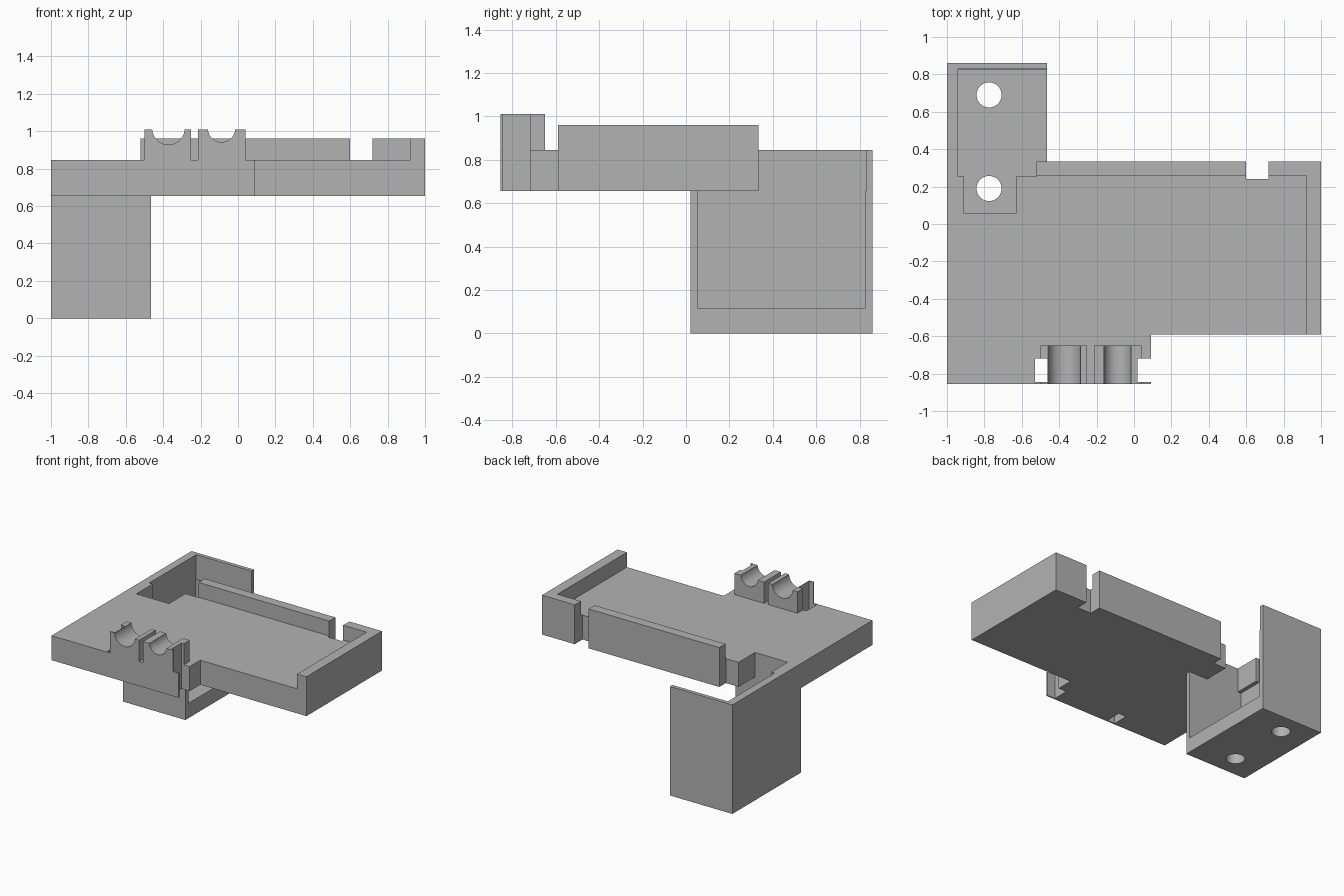
import bpy, bmesh, math
from mathutils import Vector

cube = bpy.data.objects.get("Cube")
if cube:
    bpy.data.objects.remove(cube, do_unlink=True)

GREY = (0.45, 0.45, 0.45, 1)
mat = bpy.data.materials.new("plain grey")
mat.use_nodes = True
mat.diffuse_color = GREY
mat.node_tree.nodes["Principled BSDF"].inputs["Base Color"].default_value = GREY


def extrude(name, points, direction):
    """Solid from a closed profile swept along a direction."""
    bm = bmesh.new()
    face = bm.faces.new([bm.verts.new(p) for p in points])
    new = bmesh.ops.extrude_face_region(bm, geom=[face])["geom"]
    bmesh.ops.translate(bm, vec=Vector(direction),
                        verts=[v for v in new if isinstance(v, bmesh.types.BMVert)])
    bmesh.ops.recalc_face_normals(bm, faces=bm.faces)
    mesh = bpy.data.meshes.new(name)
    bm.to_mesh(mesh)
    bm.free()
    mesh.materials.append(mat)
    obj = bpy.data.objects.new(name, mesh)
    bpy.context.collection.objects.link(obj)
    return obj


def plate(name, outline, z0, z1):
    return extrude(name, [(x, y, z0) for x, y in outline], (0, 0, z1 - z0))


def rect(x0, x1, y0, y1):
    return [(x0, y0), (x1, y0), (x1, y1), (x0, y1)]


def circle(cx, cy, r, n=40):
    return [(cx + r * math.cos(2 * math.pi * i / n),
             cy + r * math.sin(2 * math.pi * i / n)) for i in range(n)]


def cut(obj, cutters):
    """Subtract the cutters for good."""
    for c in cutters:
        mod = obj.modifiers.new("cut", 'BOOLEAN')
        mod.operation = 'DIFFERENCE'
        mod.solver = 'EXACT'
        mod.object = c
    bpy.context.view_layer.update()
    with bpy.context.temp_override(object=obj, active_object=obj):
        for mod in list(obj.modifiers):
            bpy.ops.object.modifier_apply(modifier=mod.name)


FRONT, BACK, EDGE = -0.855, 0.86, 0.335
BOTTOM, TOP, RIM = 0.655, 0.845, 0.96

# Main deck, with the open cable well and the thin walls around it
deck = plate("deck", [
    (-1, FRONT), (0.09, FRONT), (0.09, -0.59), (1, -0.59), (1, EDGE),
    (0.72, EDGE), (0.72, 0.24), (0.6, 0.24), (0.6, EDGE), (-0.52, EDGE),
    (-0.52, 0.255), (-0.63, 0.255), (-0.63, 0.055), (-0.91, 0.055),
    (-0.91, 0.255), (-0.94, 0.255), (-0.94, 0.83), (-0.465, 0.83),
    (-0.465, BACK), (-1, BACK)], BOTTOM, TOP)

# Raised rims
plate("back_rim", rect(-0.52, 0.6, 0.26, EDGE), TOP, RIM)
plate("side_rim", [(0.92, -0.59), (1, -0.59), (1, EDGE), (0.72, EDGE),
                   (0.72, 0.26), (0.92, 0.26)], TOP, RIM)

# Leg, open on its inner side
plate("leg_walls", [
    (-1, 0.02), (-0.465, 0.02), (-0.465, 0.055), (-0.94, 0.055),
    (-0.94, 0.825), (-0.465, 0.825), (-0.465, BACK), (-1, BACK)], 0.115, BOTTOM)
leg_floor = plate("leg_floor", rect(-1, -0.465, 0.02, BACK), 0, 0.115)


# Clips with a round cradle on top
def clip(name, x0, x1, cx, r):
    n = 24
    arc = [(cx - r * math.cos(math.pi * i / n),
            1.015 - r * math.sin(math.pi * i / n)) for i in range(n + 1)]
    arc = [(x, min(z, 1.01)) for x, z in arc]
    outline = [(x0, TOP), (x0, 1.01)] + arc + [(x1, 1.01), (x1, TOP)]
    return extrude(name, [(x, FRONT, z) for x, z in outline], (0, 0.205, 0))


left_clip = clip("outer_clip", -0.5, -0.25, -0.372, 0.087)
right_clip = clip("inner_clip", -0.215, 0.04, -0.088, 0.073)

# Tie slots through deck and clips, screw holes through the leg floor
slots = [plate("slot_cutter", rect(x0, x1, -0.845, -0.72), 0.5, 1.2)
         for x0, x1 in ((-0.53, -0.463), (0.02, 0.2))]
holes = [plate("hole_cutter", circle(-0.775, y, 0.067), -0.1, 0.3)
         for y in (0.19, 0.69)]
cut(deck, slots)
cut(left_clip, slots[:1])
cut(right_clip, slots[1:])
cut(leg_floor, holes)
for c in slots + holes:
    bpy.data.objects.remove(c, do_unlink=True)

# Smooth the round faces, keep the corners sharp
for obj in (left_clip, right_clip, leg_floor):
    bpy.ops.object.select_all(action='DESELECT')
    obj.select_set(True)
    bpy.context.view_layer.objects.active = obj
    bpy.ops.object.shade_smooth_by_angle(angle=math.radians(30))
